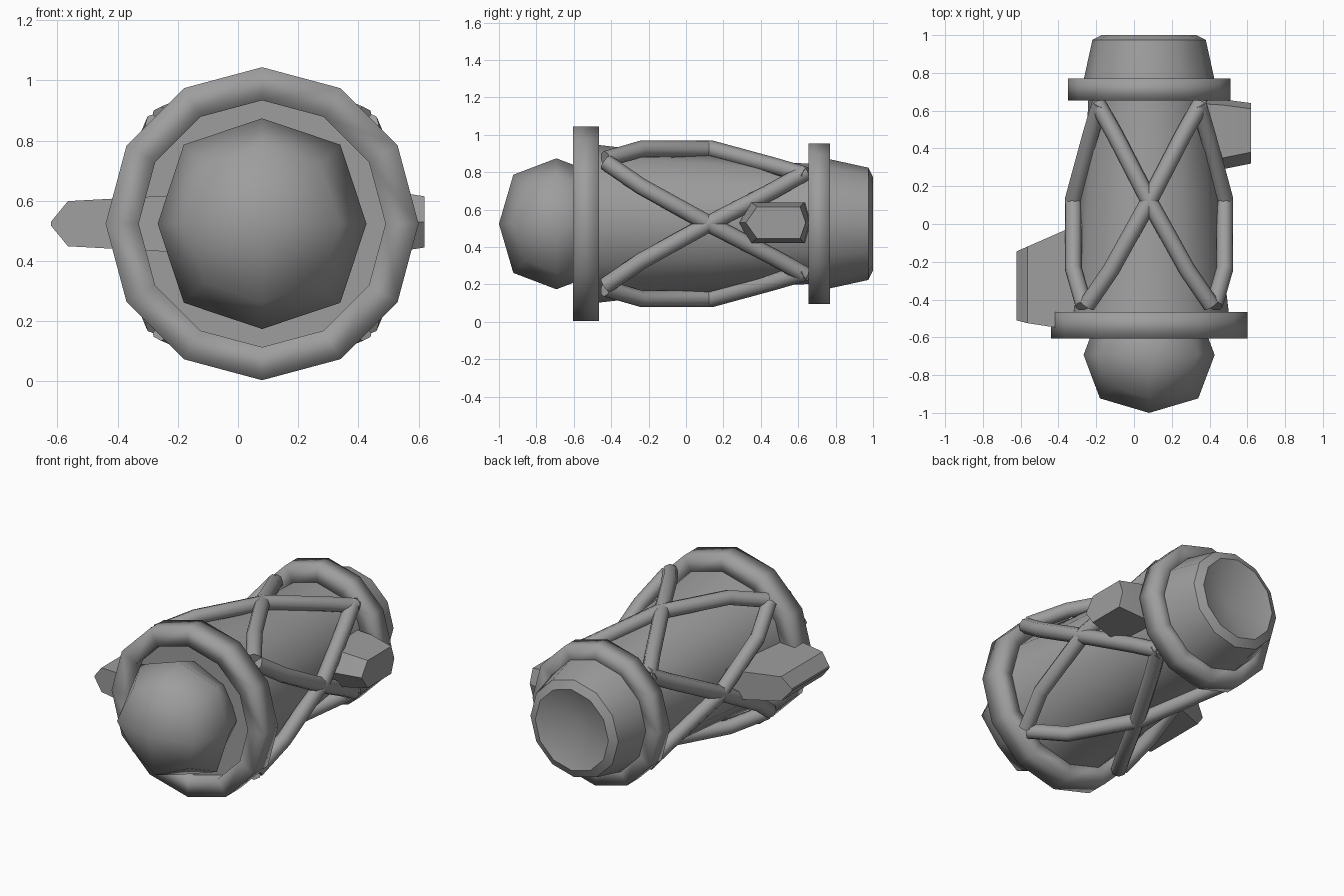
import bpy, bmesh
from math import sin, cos, pi, radians
from mathutils import Matrix, Vector

cube = bpy.data.objects.get("Cube")
if cube:
    bpy.data.objects.remove(cube, do_unlink=True)

AXIS = Vector((0.08, 0, 0.524))

grey = bpy.data.materials.new("plain_grey")
grey.use_nodes = True
GREY = (0.34, 0.34, 0.34, 1)
grey.diffuse_color = GREY
grey.node_tree.nodes["Principled BSDF"].inputs["Base Color"].default_value = GREY


def select_only(obj):
    bpy.ops.object.select_all(action='DESELECT')
    obj.select_set(True)
    bpy.context.view_layer.objects.active = obj


def finish(bm, name, angle=40):
    """Turn a bmesh into a shaded object."""
    bmesh.ops.recalc_face_normals(bm, faces=bm.faces)
    mesh = bpy.data.meshes.new(name)
    bm.to_mesh(mesh)
    bm.free()
    obj = bpy.data.objects.new(name, mesh)
    bpy.context.collection.objects.link(obj)
    mesh.materials.append(grey)
    select_only(obj)
    bpy.ops.object.shade_smooth_by_angle(angle=radians(angle))
    return obj


def bridge(bm, a, b):
    for i in range(len(a)):
        j = (i + 1) % len(a)
        bm.faces.new((a[i], a[j], b[j], b[i]))


def lathe(name, profile, sides=12, closed=False, angle=40):
    """Turn (y, radius) points round the long axis."""
    bm = bmesh.new()
    loops = []
    for y, r in profile:
        loops.append([bm.verts.new(AXIS + Vector((r * sin(2 * pi * i / sides), y,
                                                  r * cos(2 * pi * i / sides))))
                      for i in range(sides)])
    for a, b in zip(loops, loops[1:]):
        bridge(bm, a, b)
    if closed:
        bridge(bm, loops[-1], loops[0])
    else:
        bm.faces.new(loops[0])
        bm.faces.new(loops[-1])
    bmesh.ops.remove_doubles(bm, verts=bm.verts, dist=0.0005)
    return finish(bm, name, angle)


def band(name, y0, y1, inner, outer):
    lathe(name, [(y0, inner), (y0, outer), (y1, outer), (y1, inner)],
          closed=True, angle=100)


def loft(name, sections):
    """Join rings of points, capping both ends."""
    bm = bmesh.new()
    loops = [[bm.verts.new(p) for p in s] for s in sections]
    for a, b in zip(loops, loops[1:]):
        bridge(bm, a, b)
    bm.faces.new(loops[0])
    bm.faces.new(loops[-1])
    return finish(bm, name, 30)


# Barrel body with its flat front plate
lathe("body", [(-0.54, 0.43), (-0.24, 0.395), (0.14, 0.37), (0.48, 0.33), (0.7, 0.32)])

# Front and rear bands
band("front_band", -0.605, -0.465, 0.41, 0.52)
band("rear_band", 0.655, 0.77, 0.31, 0.43)

# Rear cap with a dished end
lathe("rear_cap", [(0.68, 0.36), (0.77, 0.345), (0.975, 0.30), (1.0, 0.25), (0.91, 0.0001)])

# Faceted front knob: a cube rounded once
bm = bmesh.new()
bmesh.ops.create_cube(bm, size=2)
bmesh.ops.scale(bm, vec=(0.347, 0.307, 0.35), verts=bm.verts)
bmesh.ops.translate(bm, vec=AXIS + Vector((0, -0.693, 0)), verts=bm.verts)
knob = finish(bm, "front_knob", 180)
sub = knob.modifiers.new("rounding", 'SUBSURF')
sub.levels = sub.render_levels = 1
sub.use_limit_surface = False

# Crossed tubes wrapped over all four sides
TUBE = [(-0.33, -0.43, 0.345), (-0.2, -0.24, 0.4), (0.01, 0.14, 0.4),
        (0.18, 0.47, 0.31), (0.275, 0.64, 0.26)]
for quarter in range(4):
    turn = Matrix.Rotation(quarter * pi / 2, 3, 'Y')
    for side in (1, -1):
        curve = bpy.data.curves.new("cross_tube", 'CURVE')
        curve.dimensions = '3D'
        curve.bevel_depth = 0.045
        curve.bevel_resolution = 2
        curve.use_fill_caps = True
        spline = curve.splines.new('POLY')
        spline.points.add(len(TUBE) - 1)
        for point, (x, y, z) in zip(spline.points, TUBE):
            point.co = (*(AXIS + turn @ Vector((side * x, y, z))), 1)
        tube = bpy.data.objects.new("cross_tube", curve)
        bpy.context.collection.objects.link(tube)
        curve.materials.append(grey)
        select_only(tube)
        bpy.ops.object.convert(target='MESH')
        bpy.ops.object.shade_smooth_by_angle(angle=radians(50))


# Right fin, narrowing to an outer ridge
def plate(x, y0, y1, half):
    z = AXIS.z
    return [(x, y0, z - half), (x, y1, z - half), (x, y1, z + half), (x, y0, z + half)]


loft("right_fin", [plate(-0.2, -0.58, 0.04, 0.095), plate(-0.565, -0.525, -0.12, 0.075),
                   plate(-0.622, -0.51, -0.145, 0.006)])


# Left lug, six-sided with a pointed front
def lug(x, y0, y1, half):
    z, bevel = 0.53, 0.06
    return [(x, y0, z), (x, y0 + bevel, z + half), (x, y1 - bevel / 2, z + half),
            (x, y1, z), (x, y1 - bevel / 2, z - half), (x, y0 + bevel, z - half)]


loft("left_lug", [lug(0.3, 0.27, 0.67, 0.11), lug(0.47, 0.29, 0.66, 0.108),
                  lug(0.62, 0.32, 0.64, 0.085)])
